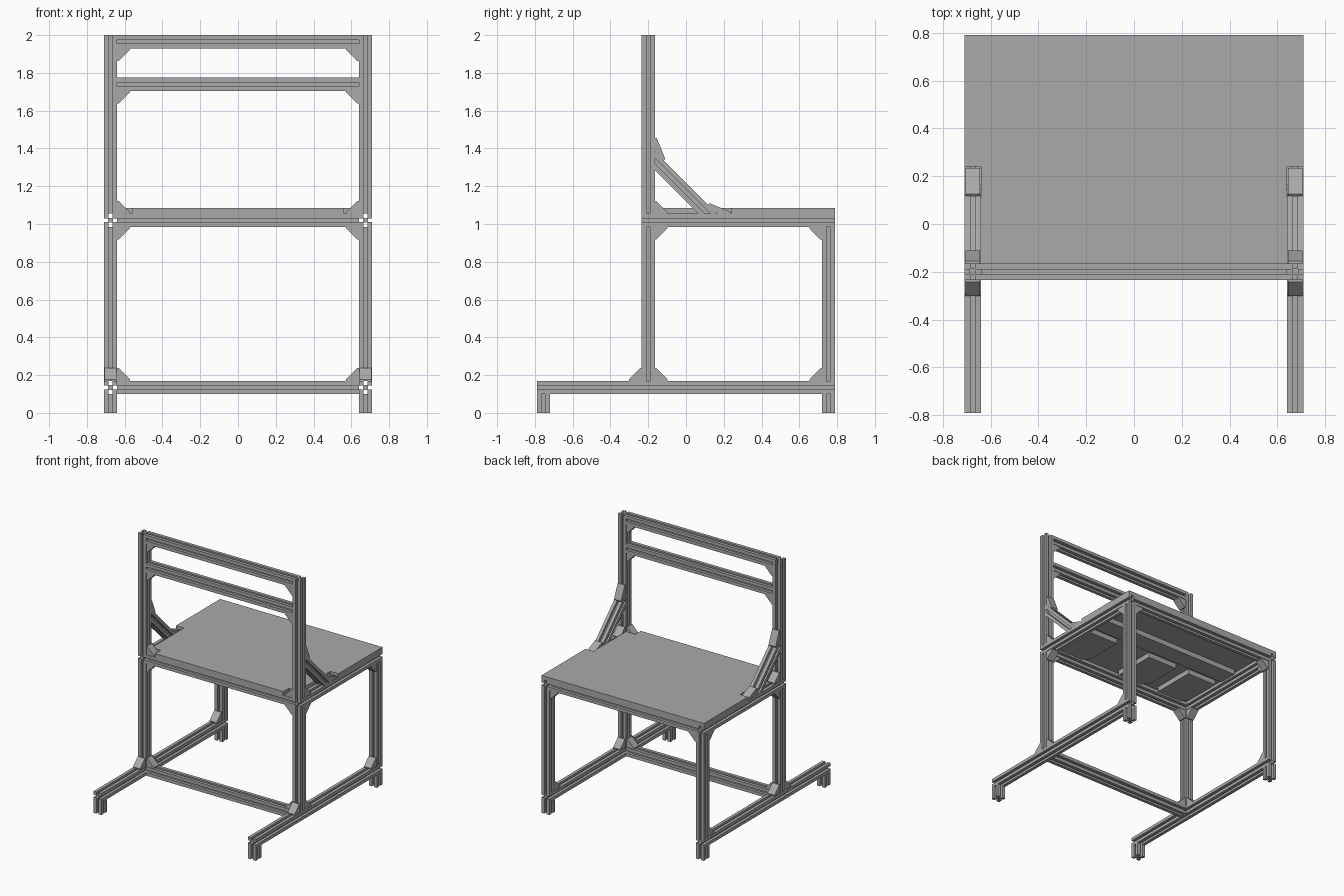
import bpy, bmesh
from mathutils import Vector

cube = bpy.data.objects.get("Cube")
if cube:
    bpy.data.objects.remove(cube, do_unlink=True)

grey = bpy.data.materials.new("aluminium_grey")
grey.use_nodes = True
COLOUR = (0.4, 0.4, 0.4, 1)
grey.diffuse_color = COLOUR
grey.node_tree.nodes["Principled BSDF"].inputs["Base Color"].default_value = COLOUR

X, Y, Z = Vector((1, 0, 0)), Vector((0, 1, 0)), Vector((0, 0, 1))
H = 0.035                      # half the width of a beam
POST_X = 0.675                 # beam centre lines
FRONT_Y, REAR_Y = -0.2, 0.755
BASE_Z, TABLE_Z = 0.135, 1.02


def prism(name, points, sweep, adjust=None):
    """Sweep a closed outline along a vector; adjust may move each vertex."""
    bm = bmesh.new()
    face = bm.faces.new([bm.verts.new(p) for p in points])
    ext = bmesh.ops.extrude_face_region(bm, geom=[face])
    top = [v for v in ext["geom"] if isinstance(v, bmesh.types.BMVert)]
    bmesh.ops.translate(bm, verts=top, vec=sweep)
    if adjust:
        for v in bm.verts:
            v.co = adjust(v.co, v in top)
    bmesh.ops.recalc_face_normals(bm, faces=bm.faces)
    mesh = bpy.data.meshes.new(name)
    bm.to_mesh(mesh)
    bm.free()
    mesh.materials.append(grey)
    obj = bpy.data.objects.new(name, mesh)
    bpy.context.collection.objects.link(obj)
    return obj


def slotted_outline():
    """Square section with one open groove in each side."""
    s, d = 0.01, 0.013
    side = [(H, -H), (H, -s), (d, -s), (d, s), (H, s)]
    pts = []
    for _ in range(4):
        pts += side
        side = [(-b, a) for a, b in side]
    return pts


def beam(name, start, end, adjust=None):
    start, end = Vector(start), Vector(end)
    axis = (end - start).normalized()
    u = Y if abs(axis.x) > 0.9 else X
    w = axis.cross(u)
    return prism(name, [start + u * a + w * b for a, b in slotted_outline()],
                 end - start, adjust)


def gusset(name, corner, u, v, outline=None):
    """Corner bracket lying in the u-v plane, centred across its width."""
    n = u.cross(v)
    leg, lip = 0.067, 0.008
    outline = outline or [(0, 0), (leg, 0), (leg, lip), (lip, leg), (0, leg)]
    base = Vector(corner) - n * 0.031
    prism(name, [base + u * a + v * b for a, b in outline], n * 0.062)


def slab(name, outline, z0, z1):
    prism(name, [(x, y, z0) for x, y in outline], Z * (z1 - z0))


def rect(x0, x1, y0, y1):
    return [(x0, y0), (x1, y0), (x1, y1), (x0, y1)]


def mitre(co, is_end):
    """Slide the brace ends onto the post face and the rail face."""
    t = (co.z - TABLE_Z - H) if is_end else (FRONT_Y + H - co.y)
    return co + (Y - Z) * t


base_top, table_low, table_top = BASE_Z + H, TABLE_Z - H, TABLE_Z + H

# Side frames, one on each side
for side, sx in (("left", 1), ("right", -1)):
    x = sx * POST_X
    beam(side + "_base_rail", (x, -0.79, BASE_Z), (x, 0.79, BASE_Z))
    beam(side + "_table_rail", (x, FRONT_Y - H, TABLE_Z), (x, 0.79, TABLE_Z))
    beam(side + "_lower_post", (x, FRONT_Y, base_top), (x, FRONT_Y, table_low))
    beam(side + "_upper_post", (x, FRONT_Y, table_top), (x, FRONT_Y, 2))
    beam(side + "_rear_post", (x, REAR_Y, base_top), (x, REAR_Y, table_low))
    for end, y in (("front", -REAR_Y), ("rear", REAR_Y)):
        beam(f"{side}_{end}_foot", (x, y, 0), (x, y, BASE_Z - H))
    beam(side + "_diagonal_brace", (x, -0.165, 1.335), (x, 0.115, 1.055), mitre)

    # Brackets in the side frame
    for y, z, dy, dz in ((FRONT_Y - H, base_top, -1, 1), (FRONT_Y + H, base_top, 1, 1),
                         (REAR_Y - H, base_top, -1, 1), (FRONT_Y + H, table_low, 1, -1),
                         (REAR_Y - H, table_low, -1, -1), (FRONT_Y + H, table_top, 1, 1)):
        gusset(side + "_frame_bracket", (x, y, z), Y * dy, Z * dz)

    # Wide-angle brackets at both ends of the brace
    wedge = [(0, 0), (0.07, 0), (0.07, 0.01), (-0.04, 0.055), (-0.05, 0.047)]
    gusset(side + "_brace_lower_bracket", (x, 0.165, table_top), Y, Z, wedge)
    gusset(side + "_brace_upper_bracket", (x, FRONT_Y + H, 1.385), Z, Y, wedge)

    # Brackets between the posts and the cross rails
    inner = sx * (POST_X - H)
    for y, z, dz in ((FRONT_Y, base_top, 1), (FRONT_Y, table_low, -1),
                     (FRONT_Y, table_top, 1), (FRONT_Y, 1.705, -1),
                     (FRONT_Y, 1.93, -1), (REAR_Y, table_low, -1)):
        gusset(side + "_cross_bracket", (inner, y, z), X * -sx, Z * dz)

# Cross rails
for name, y, z in (("base", FRONT_Y, BASE_Z), ("front_table", FRONT_Y, TABLE_Z),
                   ("rear_table", REAR_Y, TABLE_Z), ("middle", FRONT_Y, 1.74),
                   ("top", FRONT_Y, 2 - H)):
    beam(name + "_cross_rail", (H - POST_X, y, z), (POST_X - H, y, z))

# Table top, notched around the posts, brackets and braces
half = [(0.56, -0.235), (0.56, -0.165), (0.64, -0.165), (0.64, 0.24),
        (0.71, 0.24), (0.71, 0.79)]
slab("table_top", half + [(-x, y) for x, y in reversed(half)], table_top, 1.085)

# Flat boxes under the table top
slab("under_table_bar", rect(-0.61, 0.61, 0.28, 0.43), 1.015, table_top)
for x0, x1 in ((0.35, 0.6), (-0.22, 0.04), (-0.6, -0.34)):
    shape = [(x0 + 0.05, -0.13), (x1, -0.13), (x1, 0.22), (x0, 0.22), (x0, -0.08)]
    slab("under_table_box", shape, 1.015, table_top)
